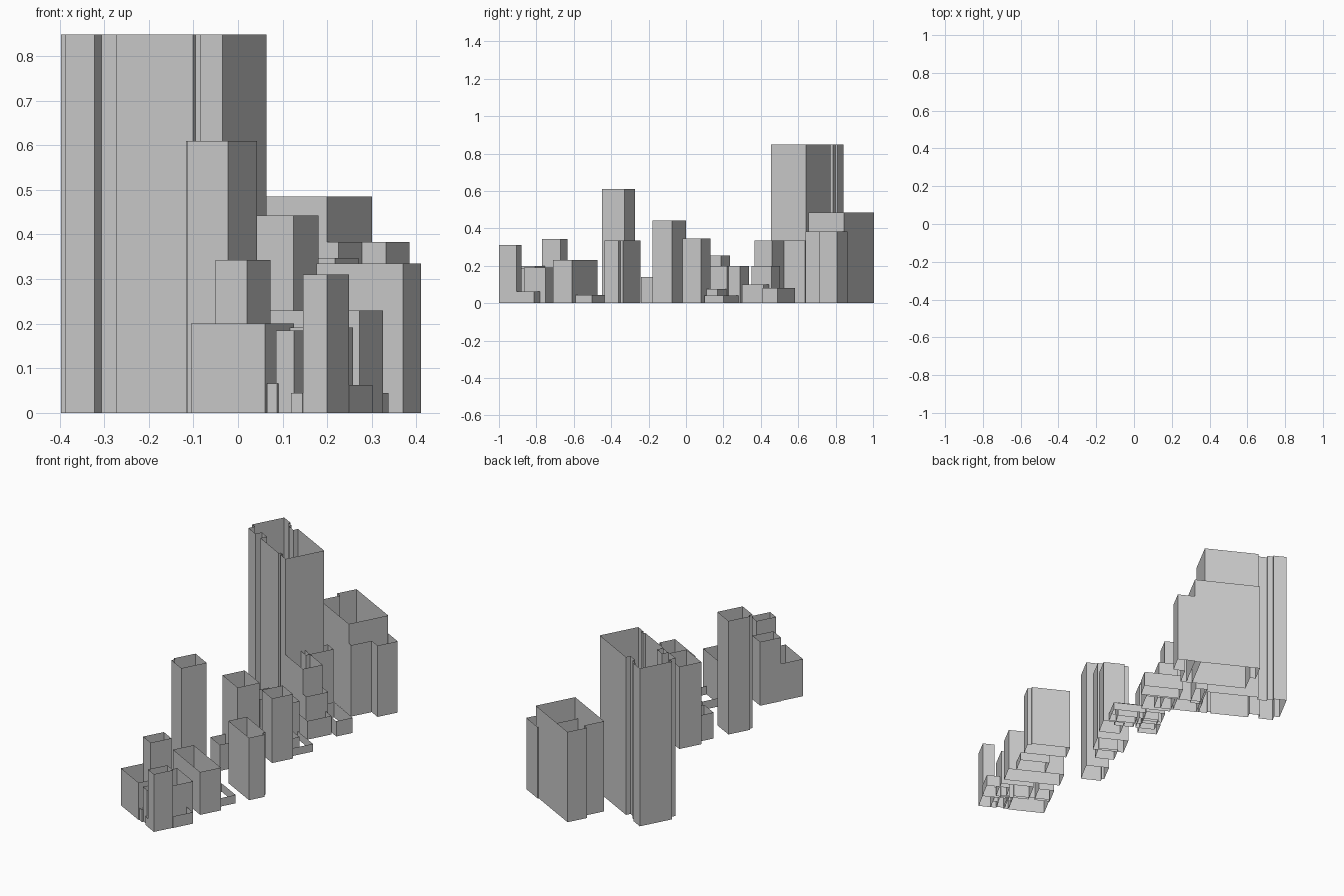
import bpy, math
from mathutils import Vector

if "Cube" in bpy.data.objects:
    bpy.data.objects.remove(bpy.data.objects["Cube"])

# Street grid: all blocks share one rotation. p runs north-west, v runs north-east
ANG = math.radians(28)
P = Vector((-math.cos(ANG), math.sin(ANG)))
V = Vector((math.sin(ANG), math.cos(ANG)))


def walls(name, south, h, outline):
    """Open-topped vertical walls along a closed plan given in (p, v) from the south corner."""
    s = Vector(south)
    plan = [s + P * a + V * b for a, b in outline]
    n = len(plan)
    verts = [(q.x, q.y, z) for z in (0, h) for q in plan]
    # plan runs clockwise, so reverse the wall winding to face outward
    faces = [((i + 1) % n, i, i + n, (i + 1) % n + n) for i in range(n)]
    faces = [f if clockwise(plan) else f[::-1] for f in faces]
    me = bpy.data.meshes.new(name)
    me.from_pydata(verts, [], faces)
    ob = bpy.data.objects.new(name, me)
    bpy.context.collection.objects.link(ob)


def clockwise(pts):
    return sum(a.x * b.y - b.x * a.y for a, b in zip(pts, pts[1:] + pts[:1])) < 0


def box(w, d):
    return [(0, 0), (0, d), (w, d), (w, 0)]


# Tallest tower, with stepped recesses on both long sides
walls("tall_tower", (-.035, .455), .848, [
    (0, 0), (0, .21), (.28, .21), (.28, .185), (.33, .185), (.33, .2), (.36, .2),
    (.36, .21), (.428, .21), (.428, .035), (.4, .035), (.4, 0), (.325, 0),
    (.325, .035), (.27, .035), (.27, 0), (.075, 0), (.075, .012), (.055, .012), (.055, 0)])

# Wide tower and the lower wing against its south-east side
walls("wide_tower", (.2, .655), .485,
      [(0, 0), (0, .215), (.34, .215), (.34, .11), (.31, .11), (.31, 0)])
walls("wide_tower_wing", (.225, .64), .383,
      [(0, 0), (0, .112), (-.062, .112), (-.062, .222), (.06, .222), (.06, 0)])

# Slim towers
walls("slim_tower", (-.022, -.45), .61,
      [(0, 0), (0, .138), (.118, .138), (.118, .02), (.105, .02), (.105, 0)])
walls("mid_tower", (.124, -.18), .442, box(.16, .12))
walls("long_block", (.37, -.435), .335,
      [(0, 0), (0, .085), (.02, .085), (.02, .1), (.22, .1), (.22, 0)])

# Plain blocks: name, south corner, height, width along p, depth along v
BLOCKS = [
    # southern group
    ("south_square_block", (.02, -.77), .343, .08, .113),
    ("south_corner_block", (.2, -1.0), .31, .062, .105),
    ("south_west_block", (.06, -.93), .2, .187, .14),
    ("south_inner_block", (.125, -.95), .185, .045, .12),
    ("south_east_block", (.197, -.865), .192, .17, .13),
    ("south_annex", (.25, -.91), .062, .12, .11),
    ("south_link", (.087, -.94), .066, .025, .08),
    ("south_low_link", (.145, -.97), .045, .03, .06),
    ("south_bar_block", (.272, -.71), .23, .29, .113),
    ("south_low_court", (.29, -.59), .045, .15, .1),
    ("middle_annex", (.06, -.24), .14, .1, .1),
    # central group
    ("central_tower", (.217, -.02), .347, .11, .113),
    ("central_low_a", (.25, .1), .042, .17, .115),
    ("central_low_b", (.2, .08), .077, .1, .1),
    ("central_block_a", (.1, .13), .2, .1, .1),
    ("central_block_b", (.06, .1), .255, .1, .1),
    ("central_block_c", (.12, .21), .2, .1, .09),
    # blocks around the foot of the tall tower
    ("tower_front_block", (.13, .365), .335, .2, .108),
    ("tower_side_block", (.05, .505), .335, .06, .15),
    ("tower_foot_block", (.16, .35), .2, .1, .12),
    ("tower_low_a", (.203, .3), .1, .15, .13),
    ("tower_low_b", (.297, .41), .082, .2, .09),
]
for name, south, h, w, d in BLOCKS:
    walls(name, south, h, box(w, d))
